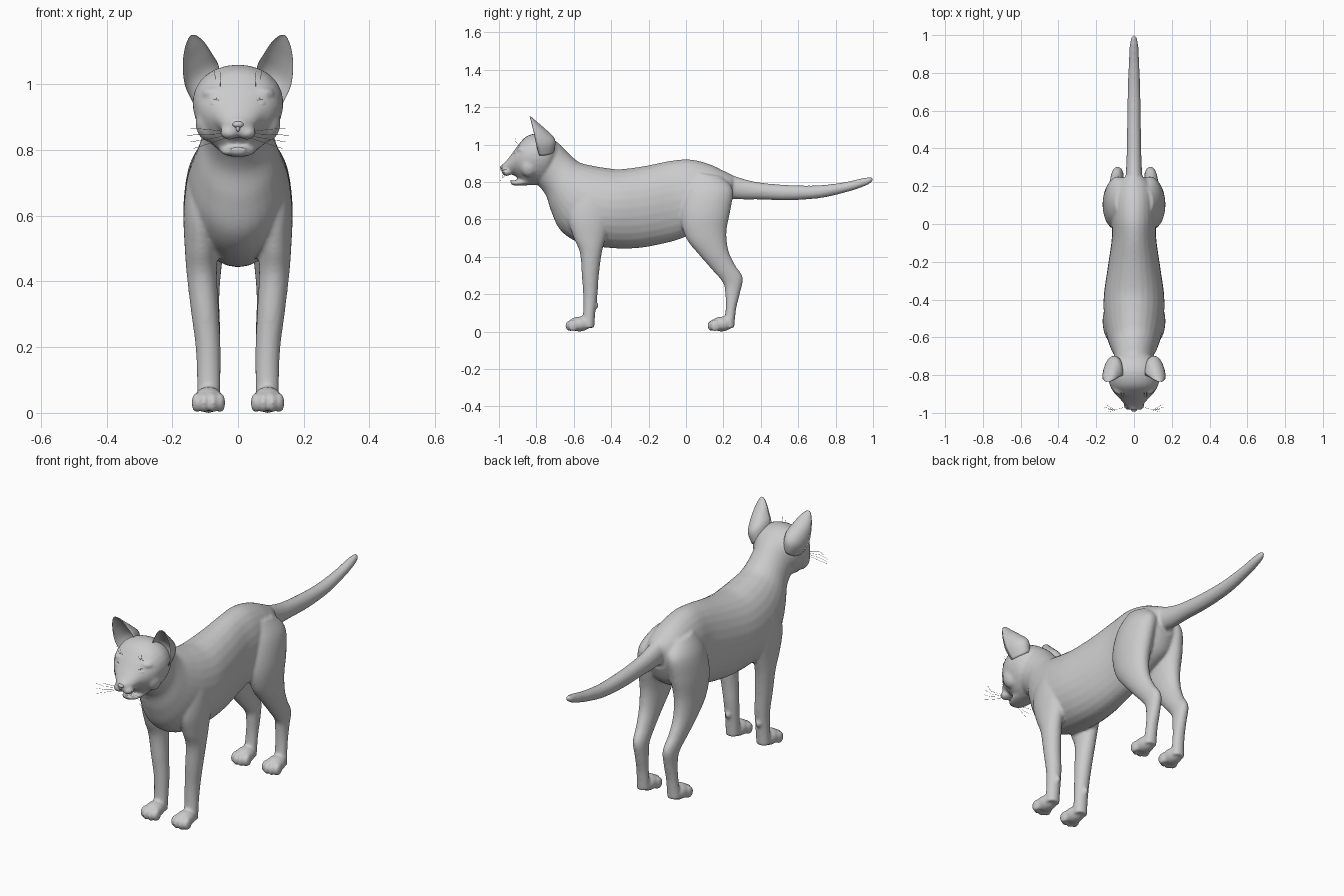
import bpy, bmesh, math
from mathutils import Vector, Matrix

fur = bpy.data.materials.new("grey_fur")
fur.diffuse_color = (0.6, 0.6, 0.6, 1)


def finish(name, bm):
    bmesh.ops.recalc_face_normals(bm, faces=bm.faces)
    me = bpy.data.meshes.new(name)
    bm.to_mesh(me)
    bm.free()
    me.materials.append(fur)
    for p in me.polygons:
        p.use_smooth = True
    ob = bpy.data.objects.new(name, me)
    bpy.context.collection.objects.link(ob)
    return ob


def spline(rows, steps):
    """Catmull-Rom through rows of numbers."""
    out = []
    for i in range(len(rows) - 1):
        a, b, c, d = (rows[max(0, min(len(rows) - 1, i + k))] for k in (-1, 0, 1, 2))
        for s in range(steps):
            t = s / steps
            out.append([0.5 * (2 * q + (r - p) * t + (2 * p - 5 * q + 4 * r - u) * t * t
                               + (3 * q - p - 3 * r + u) * t ** 3)
                        for p, q, r, u in zip(a, b, c, d)])
    return out + [list(rows[-1])]


def skin(bm, rings):
    vs = [[bm.verts.new(p) for p in r] for r in rings]
    n = len(vs[0])
    for a, b in zip(vs, vs[1:]):
        for i in range(n):
            bm.faces.new((a[i], a[(i + 1) % n], b[(i + 1) % n], b[i]))
    bm.faces.new(vs[0])
    bm.faces.new(vs[-1])


def loft(bm, rows, egg=0.0, side=1, n=28):
    """Rows: (y, z) of one edge, (y, z) of the other edge, centre x, half width."""
    rings = []
    for y1, z1, y2, z2, x, w in spline(rows, 5):
        c = Vector((x * side, (y1 + y2) / 2, (z1 + z2) / 2))
        h = Vector((0, (y1 - y2) / 2, (z1 - z2) / 2))
        rings.append([c + h * math.sin(a) + Vector((w * (1 + egg * math.sin(a)) * math.cos(a), 0, 0))
                      for a in (2 * math.pi * i / n for i in range(n))])
    skin(bm, rings)


def ball(bm, pos, size, tilt=(0, 0, 0)):
    m = Matrix.Translation(pos)
    for k, axis in enumerate("XYZ"):
        m = m @ Matrix.Rotation(tilt[k], 4, axis)
    bmesh.ops.create_uvsphere(bm, u_segments=24, v_segments=14, radius=1,
                              matrix=m @ Matrix.Diagonal((*size, 1)))


def paw(bm, x, y, s):
    """Foot pad with four toes; y is the front of the foot."""
    ball(bm, (x * s, y + .068, .04), (.045, .058, .04))
    for k, (dx, dy) in enumerate(((-.036, .034), (-.013, .02), (.013, .02), (.036, .034))):
        ball(bm, ((x + dx) * s, y + dy, .031), (.0155, .028, .031))


body = bmesh.new()

# Torso and neck
loft(body, [(-.80, 1.03, -.84, .82, 0, .08), (-.70, 1.02, -.80, .79, 0, .10),
            (-.63, .955, -.75, .73, 0, .105), (-.57, .905, -.72, .64, 0, .125),
            (-.50, .887, -.67, .54, 0, .145), (-.43, .875, -.57, .475, 0, .158),
            (-.35, .868, -.41, .447, 0, .16), (-.22, .885, -.25, .447, 0, .14),
            (-.08, .913, -.08, .48, 0, .118), (.02, .92, .02, .515, 0, .118),
            (.12, .897, .12, .55, 0, .115), (.2, .86, .2, .6, 0, .10),
            (.25, .835, .24, .68, 0, .06)])

# Tail
loft(body, [(.18, .86, .18, .72, 0, .05), (.3, .818, .28, .707, 0, .042),
            (.4, .796, .4, .706, 0, .038), (.55, .783, .55, .702, 0, .036),
            (.7, .781, .72, .714, 0, .033), (.84, .797, .86, .746, 0, .028),
            (.93, .817, .95, .775, 0, .023), (.98, .826, .99, .796, 0, .015),
            (.998, .822, 1.0, .808, 0, .006)])

# Skull and upper muzzle
loft(body, [(-.66, .97, -.72, .86, 0, .06), (-.71, 1.03, -.75, .80, 0, .115),
            (-.78, 1.06, -.80, .785, 0, .136), (-.85, 1.045, -.85, .785, 0, .128),
            (-.895, 1.0, -.89, .81, 0, .105), (-.93, .952, -.92, .836, 0, .074),
            (-.965, .908, -.955, .84, 0, .045), (-.988, .89, -.98, .85, 0, .02)], egg=.16)

# Lower jaw
loft(body, [(-.82, .84, -.82, .785, 0, .06), (-.87, .82, -.87, .78, 0, .056),
            (-.91, .808, -.91, .78, 0, .044), (-.94, .812, -.935, .785, 0, .024)])

for s in (1, -1):
    # Whisker pads, cheeks and brows
    ball(body, (.026 * s, -.958, .853), (.029, .028, .021))
    ball(body, (.085 * s, -.84, .885), (.045, .05, .06))
    ball(body, (.07 * s, -.87, .972), (.042, .035, .022))

    # Front legs
    loft(body, [(-.56, .78, -.42, .80, .085, .045), (-.62, .70, -.40, .72, .095, .06),
                (-.63, .60, -.40, .62, .11, .056), (-.60, .50, -.43, .50, .112, .05),
                (-.567, .42, -.45, .42, .11, .046), (-.557, .3, -.466, .3, .1, .042),
                (-.55, .2, -.473, .2, .091, .038), (-.55, .1, -.485, .1, .089, .036),
                (-.56, .02, -.49, .02, .09, .036)], side=s)
    ball(body, (.09 * s, -.478, .14), (.014, .012, .016))
    paw(body, .09, -.638, s)

    # Hind legs
    loft(body, [(.04, .85, .19, .83, .06, .04), (-.01, .75, .25, .76, .08, .068),
                (-.03, .62, .238, .65, .094, .072), (0, .50, .217, .54, .1, .06),
                (.07, .41, .225, .44, .1, .048), (.14, .33, .26, .36, .095, .038),
                (.198, .26, .303, .29, .088, .033), (.21, .2, .29, .21, .085, .031),
                (.212, .12, .268, .12, .087, .031), (.20, .02, .258, .02, .09, .034)], side=s)
    paw(body, .09, .122, s)

# Blend the parts into one skin
cat = finish("body", body)
rm = cat.modifiers.new("blend", 'REMESH')
rm.mode, rm.voxel_size, rm.use_smooth_shade = 'VOXEL', .0075, True
sm = cat.modifiers.new("soften", 'SMOOTH')
sm.factor, sm.iterations = .5, 6

# Ears: cupped, open to the front. Rows: inner x, z, outer x, z, front y, depth
EAR = [(.05, .99, .135, .94, -.785, .08), (.058, 1.055, .161, .995, -.80, .10),
       (.08, 1.095, .168, 1.055, -.812, .065), (.102, 1.128, .163, 1.105, -.824, .03),
       (.122, 1.146, .152, 1.138, -.833, .012), (.134, 1.151, .142, 1.150, -.836, .005)]
for s, label in ((1, "left_ear"), (-1, "right_ear")):
    bm = bmesh.new()
    rings = []
    for xi, zi, xo, zo, y, d in spline(EAR, 4):
        ring = []
        for i in range(32):
            a = 2 * math.pi * i / 32
            t = (1 - math.cos(a)) / 2
            depth = d * abs(math.sin(a)) * (1 if i <= 16 else .55)
            ring.append(((xi + (xo - xi) * t) * s, y + depth, zi + (zo - zi) * t))
        rings.append(ring)
    skin(bm, rings)
    finish(label, bm)

# Eyes with almond lids
bm = bmesh.new()
for s in (1, -1):
    ball(bm, (.068 * s, -.903, .938), (.025, .016, .016), (0, -.12 * s, .55 * s))
    rings = []
    turn = Matrix.Rotation(.55 * s, 3, 'Z') @ Matrix.Rotation(-.12 * s, 3, 'Y')
    loop = [Vector((.027 * math.cos(a), -.004 * math.sin(a) ** 2, .0175 * math.sin(a)))
            for a in (2 * math.pi * i / 24 for i in range(24))]
    for p, q in zip(loop, loop[1:] + loop[:1]):
        mid = turn @ ((p + q) / 2) + Vector((.068 * s, -.905, .938))
        ball(bm, mid, (.0035, .0035, .0035))
finish("eyes", bm)

# Nose
bm = bmesh.new()
ball(bm, (0, -.982, .878), (.017, .012, .010))
ball(bm, (0, -.984, .866), (.006, .008, .010))
finish("nose", bm)

# Whiskers and brow hairs
cu = bpy.data.curves.new("whiskers", 'CURVE')
cu.dimensions, cu.bevel_depth, cu.bevel_resolution = '3D', .0007, 0
cu.materials.append(fur)
hairs = [((.035, -.965, .85 + .006 * k), (.10, -.985, .848 + .016 * k), (.155 - .01 * abs(k), -.97 + .012 * k, .845 + .02 * k))
         for k in (-2, -1, 0, 1)]
hairs += [((.055 + .012 * k, -.885, .985), (.053 + .014 * k, -.91, 1.015), (.055 + .018 * k, -.915, 1.04))
          for k in (0, 1)]
for s in (1, -1):
    for pts in hairs:
        sp = cu.splines.new('POLY')
        sp.points.add(2)
        for p, (x, y, z) in zip(sp.points, pts):
            p.co = (x * s, y, z, 1)
bpy.context.collection.objects.link(bpy.data.objects.new("whiskers", cu))
